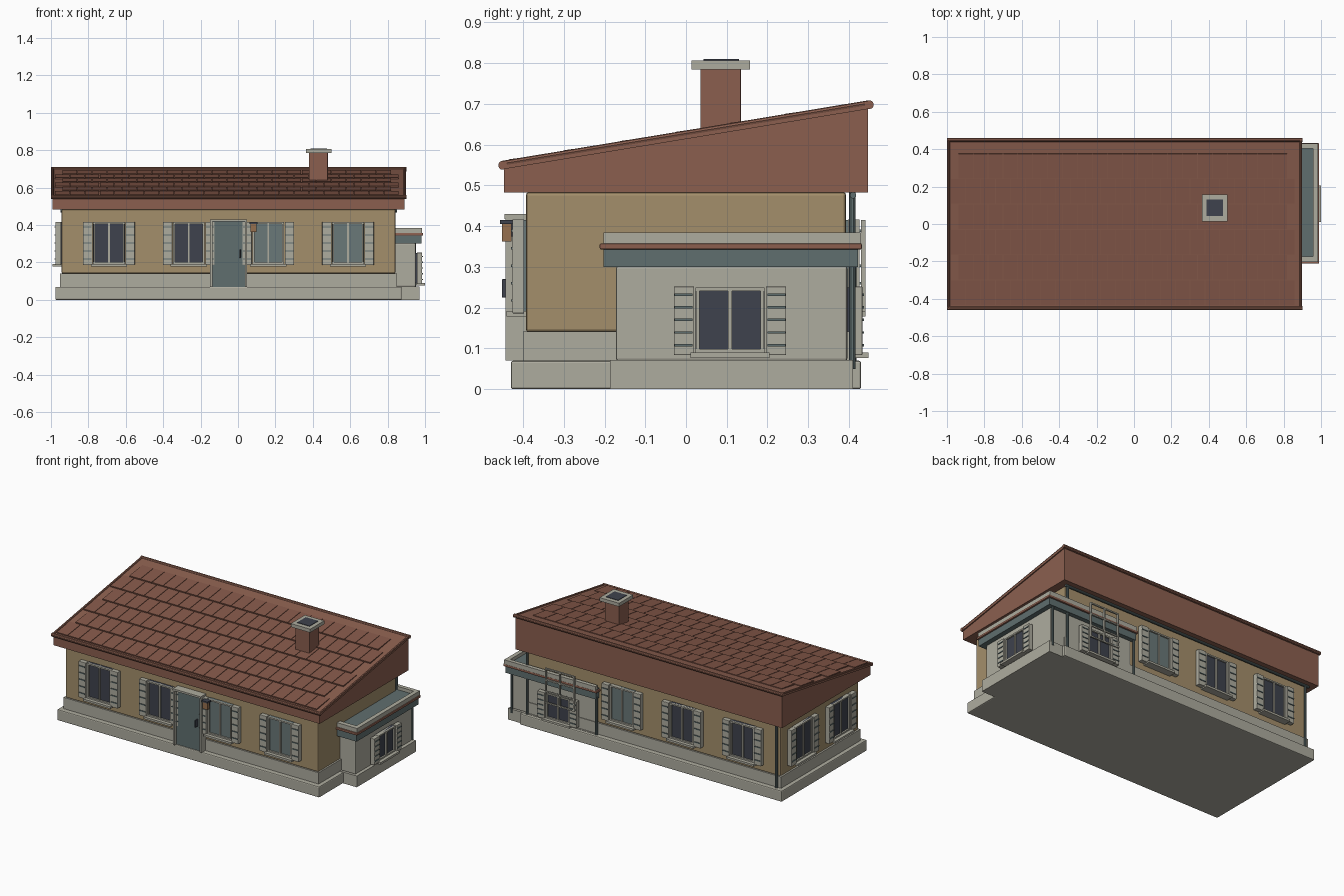
import bpy, bmesh, math
from mathutils import Matrix, Vector

if "Cube" in bpy.data.objects:
    bpy.data.objects.remove(bpy.data.objects["Cube"])


def mat(name, *rgb):
    m = bpy.data.materials.new(name)
    lin = [(c / 255 / 12.92) if c < 11 else ((c / 255 + 0.055) / 1.055) ** 2.4 for c in rgb]
    m.diffuse_color = (*lin, 1)
    m.use_nodes = True
    m.node_tree.nodes["Principled BSDF"].inputs["Base Color"].default_value = m.diffuse_color
    return m


TAN = mat("tan plaster", 164, 143, 107)
GREY = mat("pale stone grey", 174, 172, 159)
RED = mat("roof red brown", 139, 95, 79)
TILE = mat("tile red brown", 132, 88, 73)
TEAL = mat("muted teal", 96, 111, 111)
NAVY = mat("dark glass", 62, 66, 77)
PALE = mat("teal glass", 106, 120, 120)
LAMP = mat("lamp amber", 150, 112, 78)


def finish(name, bm, material, bevel=0, matrix=None):
    bmesh.ops.recalc_face_normals(bm, faces=bm.faces)
    me = bpy.data.meshes.new(name)
    bm.to_mesh(me)
    bm.free()
    ob = bpy.data.objects.new(name, me)
    bpy.context.collection.objects.link(ob)
    me.materials.append(material)
    if matrix:
        ob.matrix_world = matrix
    if bevel:
        b = ob.modifiers.new("soft edges", 'BEVEL')
        b.width, b.segments = bevel, 2
    return ob


def add_box(bm, x0, x1, y0, y1, z0, z1, tilt=0):
    c = Vector(((x0 + x1) / 2, (y0 + y1) / 2, (z0 + z1) / 2))
    mx = Matrix.Translation(c) @ Matrix.Rotation(tilt, 4, 'X') @ Matrix.Diagonal((x1 - x0, y1 - y0, z1 - z0, 1))
    bmesh.ops.create_cube(bm, size=1, matrix=mx)


def boxes(name, material, items, bevel=0, matrix=None):
    bm = bmesh.new()
    for it in items:
        add_box(bm, *it)
    return finish(name, bm, material, bevel, matrix)


def rod(name, material, a, b, r, sides=10):
    a, b = Vector(a), Vector(b)
    d = b - a
    mx = Matrix.Translation((a + b) / 2) @ d.to_track_quat('Z', 'Y').to_matrix().to_4x4()
    bm = bmesh.new()
    bmesh.ops.create_cone(bm, cap_ends=True, segments=sides, radius1=r, radius2=r, depth=d.length, matrix=mx)
    return finish(name, bm, material)


def prism(name, material, profile, x0, x1, bevel=0):
    bm = bmesh.new()
    f = bm.faces.new([bm.verts.new((x0, y, z)) for y, z in profile])
    ex = bmesh.ops.extrude_face_region(bm, geom=[f])
    bmesh.ops.translate(bm, verts=[v for v in ex['geom'] if isinstance(v, bmesh.types.BMVert)], vec=(x1 - x0, 0, 0))
    return finish(name, bm, material, bevel)


# Base, plinth and walls
boxes("foundation", GREY, [(-.977, .875, -.43, .43, 0, .07)], .006)
boxes("plinth", GREY, [(-.952, .85, -.4, .4, .065, .142)])
boxes("main_walls", TAN, [(-.943, .842, -.393, .393, .14, .484)], .008)

# Side annex with flat roof and parapet
boxes("annex_base", GREY, [(.36, .97, -.187, .41, 0, .072)])
boxes("annex_walls", GREY, [(.36, .95, -.172, .396, .07, .302)], .006)
boxes("annex_roof_beam", TEAL, [(.34, .98, -.203, .422, .3, .346)])
boxes("annex_roof_lip", RED, [(.33, .99, -.212, .432, .343, .358)], .004)
boxes("annex_roof_deck", TEAL, [(.34, .97, -.19, .425, .35, .364)])
boxes("annex_parapet", GREY, [(.957, .984, -.203, .43, .356, .385),
                              (.8, .957, -.203, -.173, .356, .385),
                              (.34, .957, .405, .43, .356, .385)])

# Mono-pitch roof
S = .165
roof_z = lambda y: .628 + S * y
prism("roof_body", RED, [(-.447, .483), (.447, .483), (.447, roof_z(.447) - .012), (-.447, roof_z(-.447) - .012)],
      -.992, .89)
prism("roof_slab", RED, [(-.455, roof_z(-.455) - .014), (.455, roof_z(.455) - .014),
                         (.455, roof_z(.455)), (-.455, roof_z(-.455))], -.997, .897)
for nm, y in (("front", -.45), ("back", .45)):
    rod(nm + "_roof_edge", RED, (-1, y, roof_z(y) - .004), (.9, y, roof_z(y) - .004), .011)
for nm, x in (("left", -.992), ("right", .892)):
    rod(nm + "_roof_edge", RED, (x, -.45, roof_z(-.45)), (x, .45, roof_z(.45)), .007, 8)

# Staggered rows of roof tiles
bm = bmesh.new()
for r in range(6):
    y0 = -.433 + r * .1355
    start, count = (-.98, 23) if r % 2 == 0 else (-.94, 22)
    yc = y0 + .065
    for i in range(count):
        x = start + i * .08
        add_box(bm, x + .001, x + .078, y0, y0 + .132, roof_z(yc) - .005, roof_z(yc) + .006,
                math.atan(S) - .03)
finish("roof_tiles", bm, TILE)

# Chimney
boxes("chimney_stack", RED, [(.38, .48, .035, .135, .6, .788)], .003)
boxes("chimney_cap", GREY, [(.363, .5, .014, .157, .785, .807)])
boxes("chimney_opening", NAVY, [(.388, .475, .043, .13, .8, .81)])


# Shuttered window; local x runs along the wall and local -y points outward
def window(name, loc, side, z0, z1, glass, w=.085, shutters=(-1, 1)):
    mx = Matrix.Translation((loc[0], loc[1], 0)) @ Matrix.Rotation(math.radians(side), 4, 'Z')
    t = .009
    boxes(name + "_glass", glass, [(-w, w, -.016, .004, z0, z1)], 0, mx)
    fr = [(s * (w - .006) - t / 2, s * (w - .006) + t / 2, -.026, 0, z0, z1) for s in (-1, 1)]
    fr += [(-w, w, -.026, 0, z0, z0 + t), (-w, w, -.026, 0, z1 - t, z1), (-.005, .005, -.024, 0, z0, z1)]
    boxes(name + "_frame", GREY, fr, 0, mx)
    boxes(name + "_sill", GREY, [(-w - .012, w + .012, -.048, 0, z0 - .013, z0)], 0, mx)
    if not shutters:
        return
    panels, slats = [], []
    for s in shutters:
        a, b = sorted((s * (w + .003), s * (w + .053)))
        panels.append((a, b, -.033, -.004, z0 - .006, z1 + .002))
        c, d = sorted((s * (w + .007), s * (w + .051)))
        for k in range(5):
            z = z0 + (z1 - z0) * (k + .6) / 5.2
            slats.append((c, d, -.037, -.03, z - .003, z + .003))
    boxes(name + "_shutters", GREY, panels, .002, mx)
    boxes(name + "_slats", TEAL, slats, 0, mx)


XS = (-.69, -.263, .162, .588)
for i, x in enumerate(XS):
    sh = (-1,) if i == 1 else (1,) if i == 2 else (-1, 1)
    window(f"front_window_{i}", (x, -.393), 0, .192, .415, NAVY if i < 2 else PALE, shutters=(-1, 1))
for i, x in enumerate(XS[:3]):
    window(f"back_window_{i}", (x, .393), 180, .192, .415, PALE if i == 2 else NAVY)
for i, y in enumerate((-.19, .19)):
    window(f"left_window_{i}", (-.943, y), -90, .192, .415, NAVY)
window("annex_side_window", (.952, .108), 90, .09, .25, NAVY)
window("annex_back_window", (.61, .4), 180, .09, .25, NAVY)

# Open window grille over the annex back
gx0, gx1, gy0, gy1 = .485, .685, .43, .44
grid = [(x - .004, x + .004, gy0, gy1, .19, .415) for x in (gx0, (gx0 + gx1) / 2, gx1)]
grid += [(gx0, gx1, gy0, gy1, z - .004, z + .004) for z in (.194, .265, .34, .411)]
boxes("back_grille", GREY, grid)

# Front door
boxes("door_panel", TEAL, [(-.14, .04, -.425, -.39, .07, .42)])
boxes("door_frame", GREY, [(-.149, -.137, -.443, -.39, .07, .43), (.037, .049, -.443, -.39, .07, .43),
                           (-.149, .049, -.446, -.39, .418, .43)])
boxes("door_handle", NAVY, [(.007, .015, -.452, -.42, .225, .27)], .002)

# Wall lamp beside the door
boxes("lamp_glass", LAMP, [(.066, .1, -.452, -.428, .362, .406)])
boxes("lamp_cap", NAVY, [(.062, .104, -.456, -.42, .405, .415), (.076, .09, -.43, -.39, .375, .412)])

# Rear gutter and downpipes
rod("rear_gutter", TEAL, (-.95, .41, .476), (.85, .41, .476), .008)
for nm, x in (("left", -.925), ("right", .835)):
    rod(nm + "_downpipe", TEAL, (x, .408, .05), (x, .408, .484), .008)
rod("annex_post_inner", TEAL, (.345, .41, .05), (.345, .41, .31), .008)
rod("annex_post_outer", TEAL, (.945, .408, .05), (.945, .408, .31), .008)
